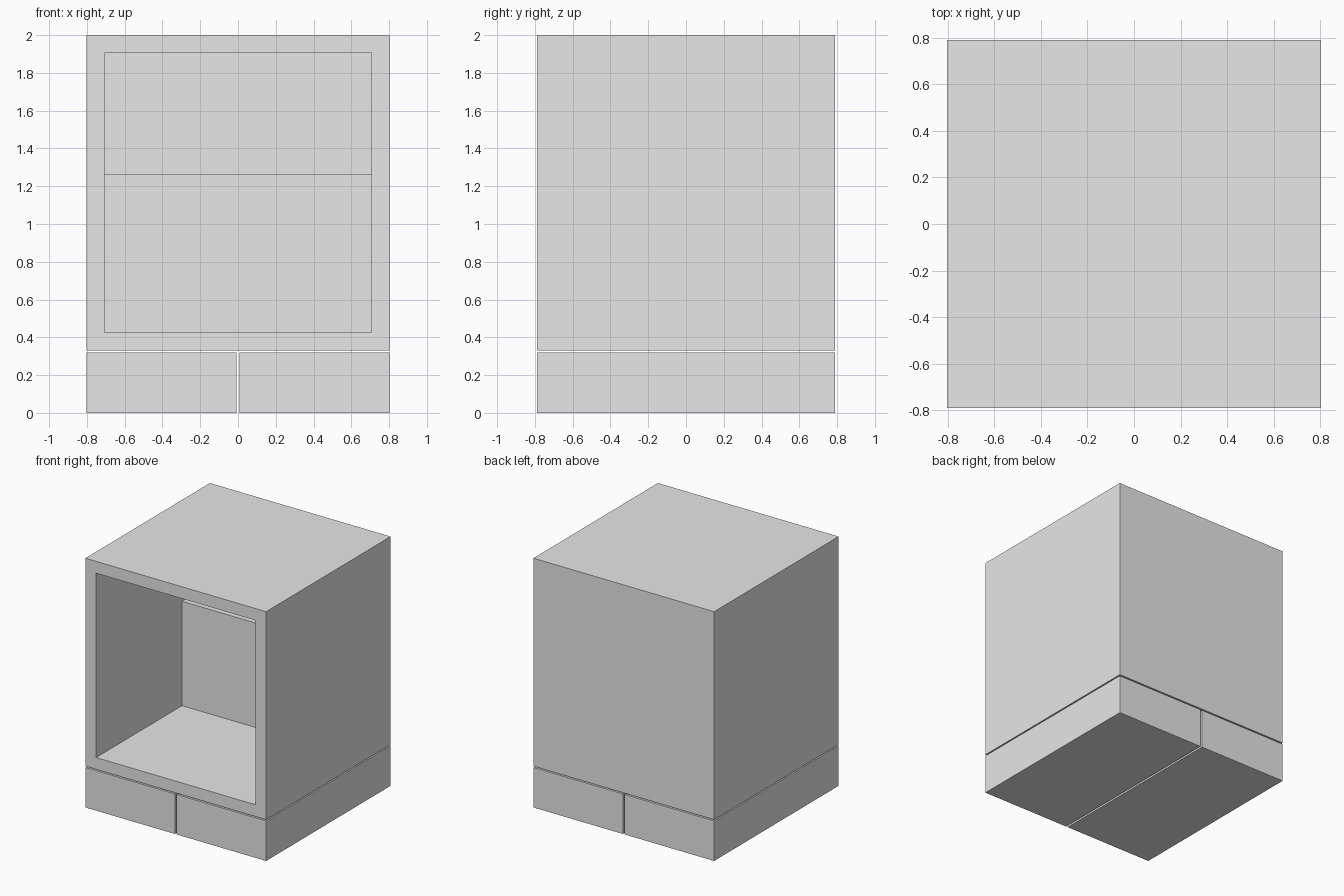
import bpy
import bmesh

# Remove the default cube
cube = bpy.data.objects.get("Cube")
if cube:
    bpy.data.objects.remove(cube, do_unlink=True)

W, D, H = 0.802, 0.789, 2.0      # half width, half depth, height
WALL = 0.095                     # panel thickness
BODY_Z = 0.331                   # underside of the body
DRAWER_Z = 0.321                 # top of the drawers
SEAM = 0.008                     # half the gap between drawers
STEP_Y, STEP_Z = 0.30, 1.264     # front and top of the raised rear step

grey = bpy.data.materials.new("light grey")
grey.use_nodes = True
grey.diffuse_color = (0.8, 0.8, 0.8, 1)
grey.node_tree.nodes["Principled BSDF"].inputs["Base Color"].default_value = (0.8, 0.8, 0.8, 1)


def extrude_profile(name, profile, x0, x1):
    """Extrude a closed (y, z) outline along x."""
    bm = bmesh.new()
    face = bm.faces.new([bm.verts.new((x0, y, z)) for y, z in profile])
    ext = bmesh.ops.extrude_face_region(bm, geom=[face])
    verts = [g for g in ext["geom"] if isinstance(g, bmesh.types.BMVert)]
    bmesh.ops.translate(bm, verts=verts, vec=(x1 - x0, 0, 0))
    bmesh.ops.recalc_face_normals(bm, faces=bm.faces)
    mesh = bpy.data.meshes.new(name)
    bm.to_mesh(mesh)
    bm.free()
    mesh.materials.append(grey)
    obj = bpy.data.objects.new(name, mesh)
    bpy.context.collection.objects.link(obj)
    return obj


def block(z0, z1):
    return [(-D, z0), (D, z0), (D, z1), (-D, z1)]


# Cabinet body
body = extrude_profile("cabinet_body", block(BODY_Z, H), -W, W)

# Open front compartment with a step along the back
floor, ceiling, rear = BODY_Z + WALL, H - WALL, D - WALL
cavity = extrude_profile("compartment_cutter", [
    (-D - 0.1, floor), (STEP_Y, floor), (STEP_Y, STEP_Z),
    (rear, STEP_Z), (rear, ceiling), (-D - 0.1, ceiling),
], WALL - W, W - WALL)
cavity.hide_render = True
cavity.display_type = 'WIRE'
cut = body.modifiers.new("compartment", 'BOOLEAN')
cut.operation = 'DIFFERENCE'
cut.solver = 'EXACT'
cut.object = cavity

# Two base drawers
for side, x0, x1 in (("right", -W, -SEAM), ("left", SEAM, W)):
    extrude_profile(side + "_drawer", block(0, DRAWER_Z), x0, x1)
